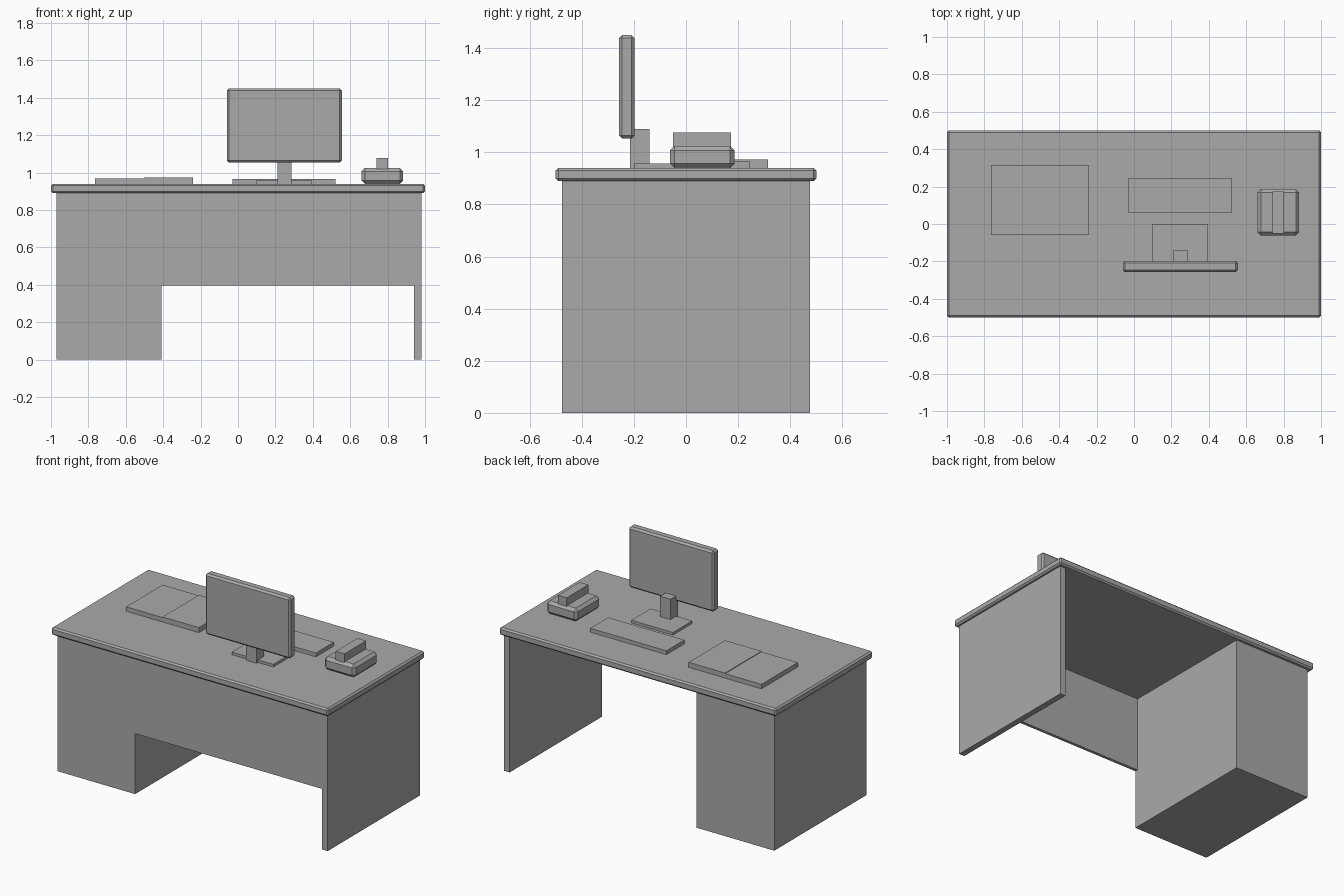
import bpy

if "Cube" in bpy.data.objects:
    bpy.data.objects.remove(bpy.data.objects["Cube"])

grey = bpy.data.materials.new("plain grey")
grey.diffuse_color = (0.4, 0.4, 0.4, 1)
grey.use_nodes = True
grey.node_tree.nodes["Principled BSDF"].inputs["Base Color"].default_value = grey.diffuse_color


def box(name, x, y, z, bevel=0):
    """Box from (min, max) ranges, optionally chamfered."""
    bpy.ops.mesh.primitive_cube_add(size=1)
    ob = bpy.context.object
    ob.name = name
    ob.location = [(r[0] + r[1]) / 2 for r in (x, y, z)]
    ob.scale = [r[1] - r[0] for r in (x, y, z)]
    bpy.ops.object.transform_apply(location=False, rotation=False, scale=True)
    ob.data.materials.append(grey)
    if bevel:
        mod = ob.modifiers.new("chamfer", 'BEVEL')
        mod.width = bevel
        mod.segments = 1
    return ob


# Desk
depth = (-0.475, 0.475)
box("desk_top", (-1, 1), (-0.5, 0.5), (0.89, 0.94), 0.01)
box("drawer_pedestal", (-0.97, -0.41), depth, (0, 0.89))
box("side_panel", (0.94, 0.98), depth, (0, 0.89))
box("front_panel", (-0.41, 0.94), (-0.475, -0.455), (0.395, 0.89))

# Monitor
box("monitor_screen", (-0.06, 0.555), (-0.257, -0.197), (1.053, 1.45), 0.012)
box("monitor_post", (0.21, 0.285), (-0.215, -0.14), (0.94, 1.09))
box("monitor_base", (0.095, 0.395), (-0.2, 0.0), (0.94, 0.957))

# Keyboard
box("keyboard", (-0.03, 0.52), (0.06, 0.245), (0.94, 0.965))

# Open folder with a raised right half
box("folder", (-0.765, -0.24), (-0.06, 0.315), (0.94, 0.969))
box("folder_page", (-0.503, -0.24), (-0.06, 0.315), (0.969, 0.973))

# Telephone
box("phone_body", (0.66, 0.883), (-0.062, 0.187), (0.94, 1.025), 0.018)
box("phone_handset", (0.74, 0.803), (-0.05, 0.173), (1.02, 1.077))
